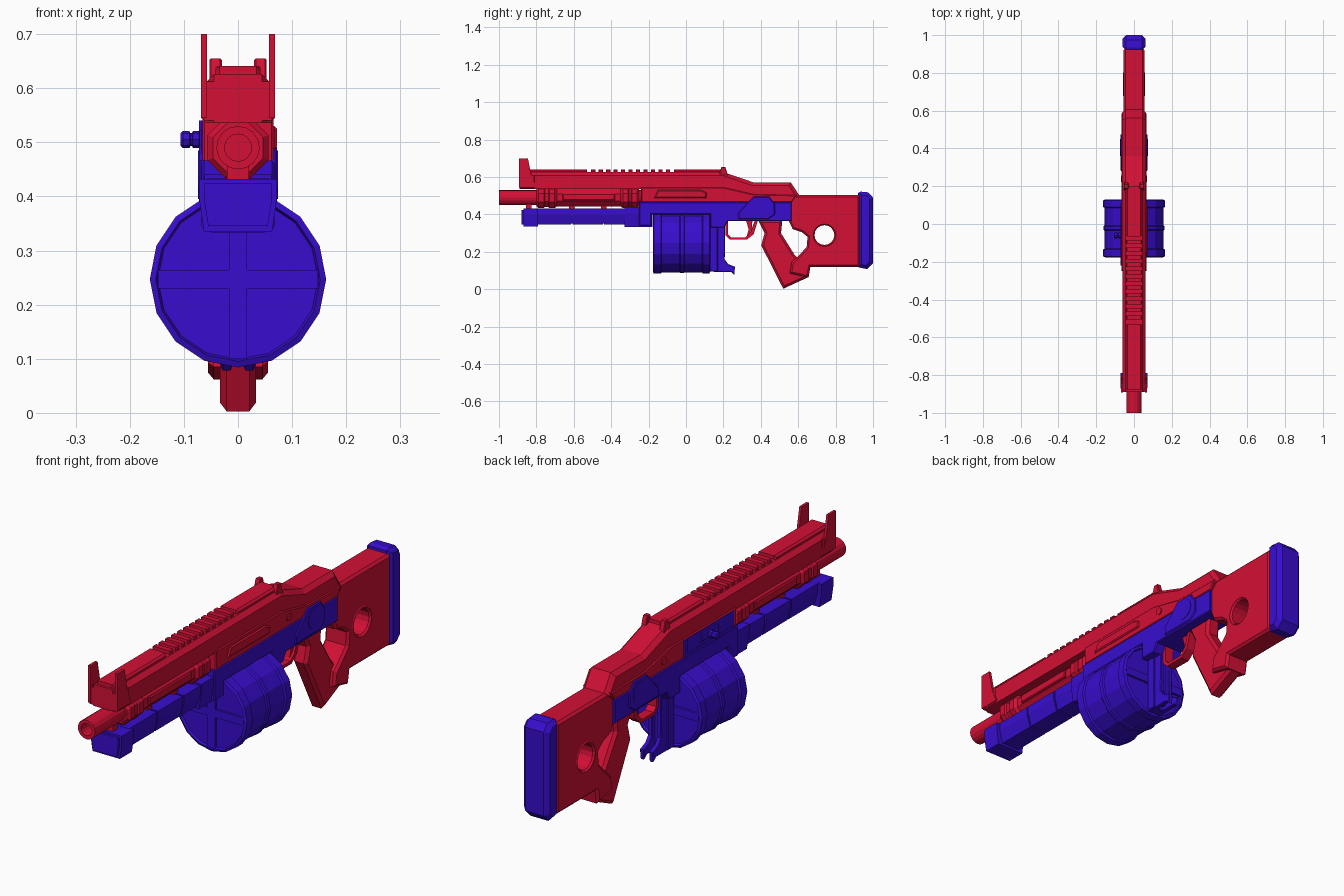
import bpy, bmesh, math
from mathutils import Vector


def material(name, col):
    m = bpy.data.materials.new(name)
    m.diffuse_color = (*col, 1)
    return m


RED = material("crimson red", (0.65, 0.005, 0.035))
BLUE = material("deep blue", (0.04, 0.004, 0.62))


def finish(name, bm, mat):
    bmesh.ops.remove_doubles(bm, verts=bm.verts, dist=1e-5)
    bmesh.ops.recalc_face_normals(bm, faces=bm.faces)
    me = bpy.data.meshes.new(name)
    bm.to_mesh(me)
    bm.free()
    me.materials.append(mat)
    ob = bpy.data.objects.new(name, me)
    bpy.context.collection.objects.link(ob)
    return ob


def prism(name, pts, x0, x1, mat, bev=0, zmin=-9):
    """Side profile (y, z) extruded from x0 to x1, chamfered on its outline above zmin."""
    bm = bmesh.new()
    a = [bm.verts.new((x0, y, z)) for y, z in pts]
    b = [bm.verts.new((x1, y, z)) for y, z in pts]
    bm.faces.new(a)
    bm.faces.new(b[::-1])
    n = len(pts)
    for i in range(n):
        j = (i + 1) % n
        bm.faces.new((a[i], b[i], b[j], a[j]))
    bmesh.ops.recalc_face_normals(bm, faces=bm.faces)
    if bev:
        es = [e for e in bm.edges if abs(e.verts[0].co.x - e.verts[1].co.x) < 1e-6
              and (e.verts[0].co.z + e.verts[1].co.z) / 2 > zmin]
        bmesh.ops.bevel(bm, geom=es, offset=bev, segments=1, profile=0.5, affect='EDGES')
    return finish(name, bm, mat)


def box(name, x, y, z, mat, bev=0):
    return prism(name, [(y[0], z[0]), (y[1], z[0]), (y[1], z[1]), (y[0], z[1])], x[0], x[1], mat, bev)


def pair(name, pts, x0, x1, mat, bev=0):
    prism(name + "_right", pts, x0, x1, mat, bev)
    prism(name + "_left", pts, -x1, -x0, mat, bev)


def lathe(name, prof, c, mat, axis='y', n=16, turn=0, closed=False):
    """Profile of (radius, distance along axis) turned around an axis through c."""
    bm = bmesh.new()
    rings = []
    for r, d in prof:
        ring = []
        for i in range(n):
            t = 2 * math.pi * (i + turn) / n
            u, v = r * math.cos(t), r * math.sin(t)
            ring.append(bm.verts.new(Vector(c) + Vector((u, d, v) if axis == 'y' else (d, u, v))))
        rings.append(ring)
    for k in range(len(rings) if closed else len(rings) - 1):
        p, q = rings[k], rings[(k + 1) % len(rings)]
        for i in range(n):
            bm.faces.new((p[i], p[(i + 1) % n], q[(i + 1) % n], q[i]))
    if not closed:
        bm.faces.new(rings[0])
        bm.faces.new(rings[-1])
    return finish(name, bm, mat)


# Upper housing with chamfered top
prism("upper_housing", [(-0.89, 0.536), (-0.89, 0.626), (0.2, 0.626), (0.36, 0.572), (0.56, 0.572),
      (0.605, 0.503), (0.565, 0.465), (-0.24, 0.465), (-0.24, 0.536)], -0.062, 0.062, RED, 0.018, 0.5375)
prism("receiver_side_step", [(-0.24, 0.465), (-0.24, 0.545), (0.2, 0.545), (0.36, 0.508), (0.59, 0.503),
      (0.565, 0.465)], -0.066, 0.066, RED, 0.004)
box("front_hood", (-0.067, 0.067), (-0.89, -0.81), (0.54, 0.612), RED, 0.004)

# Top strip with cross ribs
box("top_strip_front", (-0.042, 0.042), (-0.88, -0.53), (0.615, 0.641), RED, 0.008)
box("top_strip_rear", (-0.042, 0.042), (-0.065, 0.2), (0.615, 0.641), RED, 0.008)
for i in range(11):
    y = -0.507 + i * 0.04
    box(f"top_rib_{i}", (-0.042, 0.042), (y, y + 0.022), (0.615, 0.641), RED, 0.004)

# Sights
pair("front_sight", [(-0.893, 0.545), (-0.893, 0.70), (-0.845, 0.70), (-0.825, 0.60), (-0.80, 0.545)],
     0.057, 0.068, RED)
pair("rear_sight", [(0.175, 0.61), (0.19, 0.655), (0.21, 0.655), (0.225, 0.605)], 0.03, 0.053, RED, 0.003)

# Barrel, collars and sleeve
B = (0, 0, 0.49)
lathe("barrel", [(0.04, -1), (0.04, -0.2), (0.025, -0.2), (0.025, -0.93), (0.025, -1)], B, RED, closed=True)
lathe("bore_end", [(0.026, -0.93), (0.026, -0.92)], B, RED)
for i, (a, b) in enumerate([(-0.80, -0.69), (-0.35, -0.25)]):
    lathe(f"barrel_collar_{i}", [(0.05, a), (0.061, a + 0.012), (0.061, a + 0.04), (0.055, a + 0.045),
          (0.055, b - 0.045), (0.061, b - 0.04), (0.061, b - 0.012), (0.05, b)], B, RED, n=8, turn=0.5)
lathe("barrel_sleeve", [(0.05, -0.70), (0.05, -0.34)], B, RED, n=8, turn=0.5)
pair("sleeve_plate", [(-0.66, 0.475), (-0.66, 0.51), (-0.38, 0.51), (-0.38, 0.475)], 0.04, 0.054, RED, 0.004)
for i, y in enumerate((-0.84, -0.61, -0.44)):
    box(f"barrel_peg_{i}", (-0.02, 0.02), (y - 0.015, y + 0.015), (0.42, 0.48), RED)


# Blue foregrip under the barrel, flared toward the top
def grip_section(name, y0, y1, wt, wb, zb, zt):
    bm = bmesh.new()
    sec = [(-wt, zt), (wt, zt), (wt, zt - 0.035), (wb, zb), (-wb, zb), (-wt, zt - 0.035)]
    a = [bm.verts.new((x, y0, z)) for x, z in sec]
    b = [bm.verts.new((x, y1, z)) for x, z in sec]
    bm.faces.new(a)
    bm.faces.new(b)
    for i in range(6):
        j = (i + 1) % 6
        bm.faces.new((a[i], a[j], b[j], b[i]))
    finish(name, bm, BLUE)


grip_section("foregrip_core", -0.86, -0.2, 0.05, 0.036, 0.352, 0.428)
for i, (a, b) in enumerate([(-0.80, -0.615), (-0.608, -0.445), (-0.438, -0.31)]):
    grip_section(f"foregrip_section_{i}", a, b, 0.057, 0.042, 0.345, 0.433)
grip_section("foregrip_rear", -0.33, -0.18, 0.062, 0.05, 0.333, 0.44)
grip_section("foregrip_nose", -0.87, -0.79, 0.072, 0.063, 0.335, 0.432)
grip_section("foregrip_nose_plate", -0.88, -0.86, 0.062, 0.055, 0.345, 0.425)

# Blue lower receiver
prism("lower_receiver", [(-0.25, 0.466), (-0.25, 0.34), (-0.185, 0.34), (-0.185, 0.40), (0.13, 0.40),
      (0.13, 0.33), (0.205, 0.33), (0.225, 0.365), (0.565, 0.365), (0.565, 0.466)], -0.067, 0.067, BLUE, 0.004)
pair("pivot_plate", [(0.28, 0.375), (0.28, 0.41), (0.36, 0.495), (0.445, 0.495), (0.475, 0.455),
     (0.475, 0.40), (0.44, 0.375)], 0.05, 0.072, BLUE, 0.004)
lathe("pivot_pin", [(0.045, -0.074), (0.045, 0.074)], (0, 0.405, 0.44), BLUE, 'x', 12)
lathe("receiver_pin", [(0.017, -0.07), (0.017, 0.07)], (0, 0.24, 0.505), RED, 'x', 8)

# Right side panel, left side ejection port with bolt handle
prism("side_panel", [(-0.17, 0.488), (-0.15, 0.53), (0.08, 0.53), (0.11, 0.518), (0.11, 0.488)],
      0.05, 0.072, RED, 0.005)
box("ejection_port", (-0.0675, -0.05), (-0.22, 0.11), (0.466, 0.54), BLUE)
box("port_lower_edge", (-0.072, -0.05), (-0.22, 0.11), (0.466, 0.48), BLUE)
box("port_rear_edge", (-0.072, -0.05), (0.09, 0.11), (0.48, 0.54), BLUE)
box("bolt", (-0.071, -0.05), (-0.12, 0.0), (0.49, 0.525), BLUE, 0.004)
lathe("bolt_handle", [(0.012, -0.106), (0.016, -0.102), (0.016, -0.09), (0.012, -0.088), (0.012, -0.085),
      (0.016, -0.083), (0.016, -0.072), (0.01, -0.07), (0.01, -0.05)], (0, -0.06, 0.505), BLUE, 'x', 8)

# Drum magazine with raised rims, bands and a cross on each end
D = (0, 0, 0.247)
lathe("drum", [(0.148, -0.167), (0.152, -0.177), (0.163, -0.172), (0.163, -0.135), (0.156, -0.13),
      (0.156, -0.035), (0.161, -0.03), (0.161, -0.012), (0.156, -0.007), (0.156, 0.085), (0.163, 0.09),
      (0.163, 0.125), (0.152, 0.13), (0.148, 0.12)], D, BLUE)
for i, y in enumerate((-0.176, 0.118)):
    box(f"drum_cross_tall_{i}", (-0.017, 0.017), (y, y + 0.012), (0.1, 0.394), BLUE)
    box(f"drum_cross_wide_{i}", (-0.148, 0.148), (y, y + 0.012), (0.23, 0.264), BLUE)
box("drum_neck", (-0.05, 0.05), (-0.15, 0.12), (0.36, 0.41), BLUE)

# Magazine support with two fins behind the drum
box("magazine_support", (-0.036, 0.036), (0.128, 0.17), (0.095, 0.36), BLUE, 0.004)
pair("support_fin", [(0.15, 0.36), (0.21, 0.36), (0.207, 0.16), (0.225, 0.135), (0.262, 0.12), (0.258, 0.078),
     (0.24, 0.093), (0.15, 0.093)], 0.011, 0.031, BLUE, 0.003)
box("support_web", (-0.012, 0.012), (0.15, 0.19), (0.11, 0.35), BLUE)

# Trigger and guard
prism("trigger_guard", [(0.21, 0.37), (0.21, 0.29), (0.235, 0.265), (0.325, 0.265), (0.362, 0.295),
      (0.385, 0.37), (0.368, 0.37), (0.346, 0.305), (0.318, 0.278), (0.242, 0.278), (0.224, 0.295),
      (0.224, 0.37)], -0.02, 0.02, RED)
prism("trigger", [(0.32, 0.37), (0.335, 0.32), (0.325, 0.285), (0.335, 0.285), (0.352, 0.32), (0.355, 0.37)],
      -0.01, 0.01, RED)

# Pistol grip
prism("pistol_grip", [(0.385, 0.37), (0.42, 0.30), (0.402, 0.235), (0.52, 0.003), (0.655, 0.065), (0.60, 0.165),
      (0.58, 0.185), (0.508, 0.30), (0.515, 0.37)], -0.033, 0.033, RED, 0.012)

# Stock with round hole and lining ring
stock = prism("stock", [(0.55, 0.503), (0.93, 0.503), (0.93, 0.12), (0.665, 0.12), (0.655, 0.062), (0.555, 0.085),
              (0.565, 0.145), (0.60, 0.178), (0.645, 0.225), (0.65, 0.28), (0.62, 0.305), (0.57, 0.322),
              (0.55, 0.365)], -0.055, 0.055, RED, 0.01)
H = (0, 0.74, 0.29)
cutter = lathe("stock_hole_cutter", [(0.06, -0.1), (0.06, 0.1)], H, RED, 'x')
cutter.hide_render = True
cutter.hide_set(True)
mod = stock.modifiers.new("hole", 'BOOLEAN')
mod.operation = 'DIFFERENCE'
mod.object = cutter
mod.solver = 'EXACT'
lathe("stock_hole_ring", [(0.053, -0.05), (0.06, -0.058), (0.073, -0.05), (0.073, 0.05), (0.06, 0.058),
      (0.053, 0.05)], H, RED, 'x', closed=True)

# Butt pad
prism("butt_pad", [(0.92, 0.515), (0.935, 0.522), (0.975, 0.518), (1.0, 0.49), (1.0, 0.14), (0.968, 0.108),
      (0.92, 0.118)], -0.06, 0.06, BLUE, 0.018)
